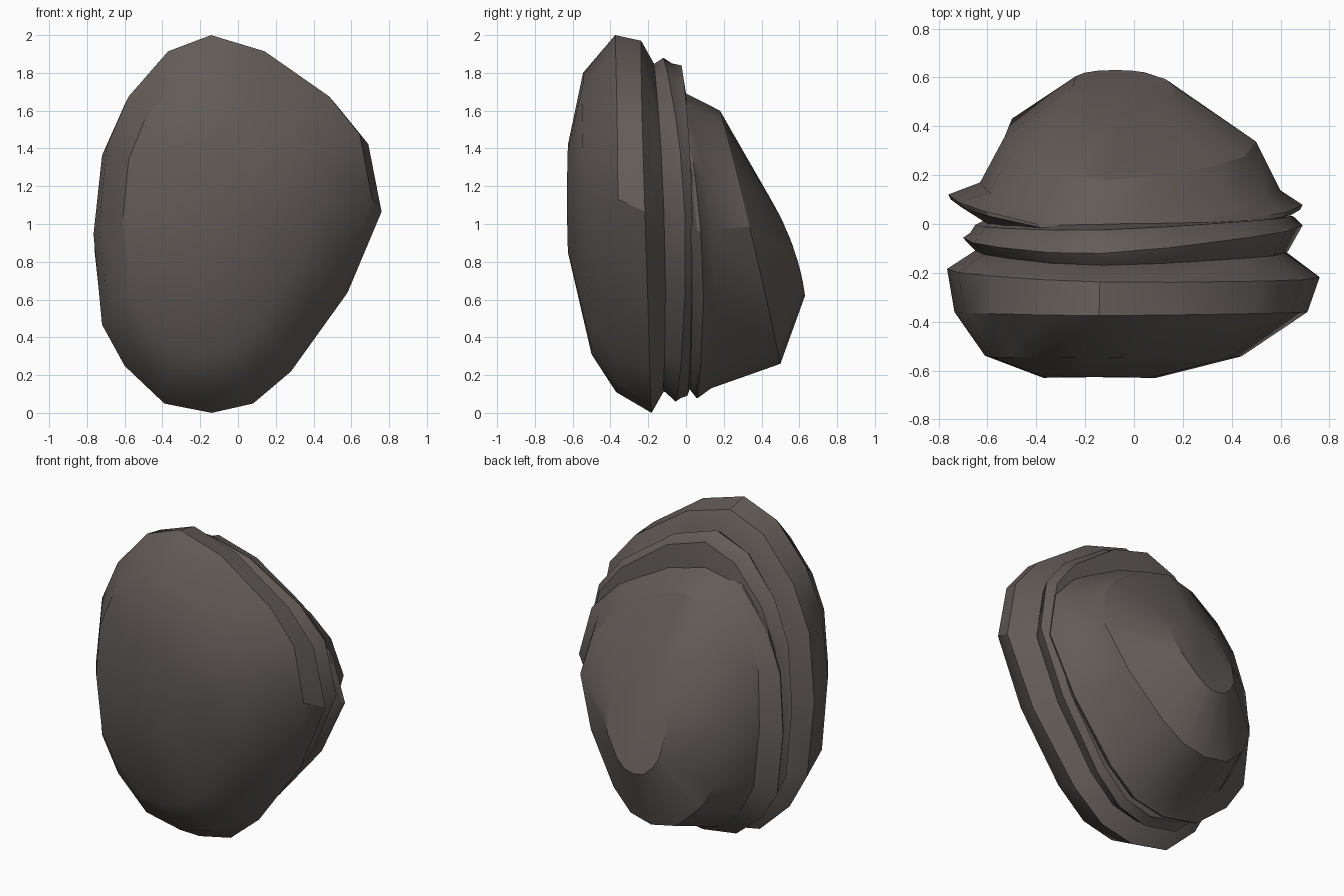
import bpy, bmesh, math

if "Cube" in bpy.data.objects:
    bpy.data.objects.remove(bpy.data.objects["Cube"])

# Shared 16-sided egg outline (x, z), clockwise from the top
OUTLINE = [(-.14, 1.98), (.16, 1.89), (.52, 1.64), (.69, 1.43), (.76, 1.07), (.58, .64),
           (.28, .22), (.08, .05), (-.14, 0), (-.39, .05), (-.6, .25), (-.72, .47),
           (-.765, .95), (-.72, 1.37), (-.6, 1.64), (-.38, 1.89)]

stone = bpy.data.materials.new("stone")
stone.diffuse_color = (.125, .108, .098, 1)
stone.use_nodes = True
stone.node_tree.nodes["Principled BSDF"].inputs["Base Color"].default_value = stone.diffuse_color


def ring(x0, x1, z0, z1, y_top, y_mid, y_bot, slope=0):
    """Fit the outline to bounds; depth bends from top to bottom and slopes along x."""
    pts = []
    for x, z in OUTLINE:
        u, t = (x + .765) / 1.525, z / 1.98
        y = y_top * t * (2 * t - 1) + y_mid * 4 * t * (1 - t) + y_bot * (1 - t) * (1 - 2 * t)
        px = x0 + u * (x1 - x0)
        pts.append((px, y + slope * px, z0 + t * (z1 - z0)))
    return pts


def slab(name, rings):
    """Skin the rings front to back and close both ends."""
    bm = bmesh.new()
    loops = [[bm.verts.new(p) for p in ring(*r)] for r in rings]
    n = len(OUTLINE)
    for a, b in zip(loops, loops[1:]):
        for i in range(n):
            j = (i + 1) % n
            bm.faces.new((a[i], a[j], b[j], b[i]))
    bm.faces.new(loops[0])
    bm.faces.new(loops[-1])
    bmesh.ops.recalc_face_normals(bm, faces=bm.faces)
    me = bpy.data.meshes.new(name)
    bm.to_mesh(me)
    bm.free()
    me.materials.append(stone)
    ob = bpy.data.objects.new(name, me)
    bpy.context.collection.objects.link(ob)
    bpy.ops.object.select_all(action='DESELECT')
    ob.select_set(True)
    bpy.context.view_layer.objects.active = ob
    bpy.ops.object.shade_smooth_by_angle(angle=math.radians(32))


# Thick front slab
slab("front_slab", [
    (-.37, .09, .85, 1.42, -.625, -.63, -.625),
    (-.61, .44, .31, 1.80, -.545, -.54, -.50),
    (-.735, .71, .11, 2.0, -.375, -.36, -.37),
    (-.765, .76, 0, 1.97, -.24, -.20, -.185, -.02),
    (-.65, .62, .11, 1.85, -.17, -.11, -.12)])

# Thin stepped middle layer
slab("middle_slab", [
    (-.62, .60, .12, 1.80, -.20, -.13, -.14),
    (-.65, .63, .11, 1.85, -.165, -.11, -.11),
    (-.70, .69, .06, 1.88, -.115, -.03, -.05, .04),
    (-.67, .67, .08, 1.85, -.07, -.01, -.02, .04),
    (-.65, .65, .09, 1.84, -.02, .015, .01, .03),
    (-.58, .56, .15, 1.69, 0, .03, .03)])

# Rounded back boulder with a flared rim
slab("back_slab", [
    (-.60, .58, .15, 1.62, -.08, 0, 0),
    (-.75, .68, .08, 1.72, -.04, .08, .05, -.025),
    (-.76, .69, .08, 1.71, -.03, .10, .06, -.025),
    (-.63, .60, .13, 1.69, 0, .155, .13, -.02),
    (-.53, .50, .26, 1.60, .18, .35, .50),
    (-.25, .18, .62, 1.18, .42, .56, .63)])
